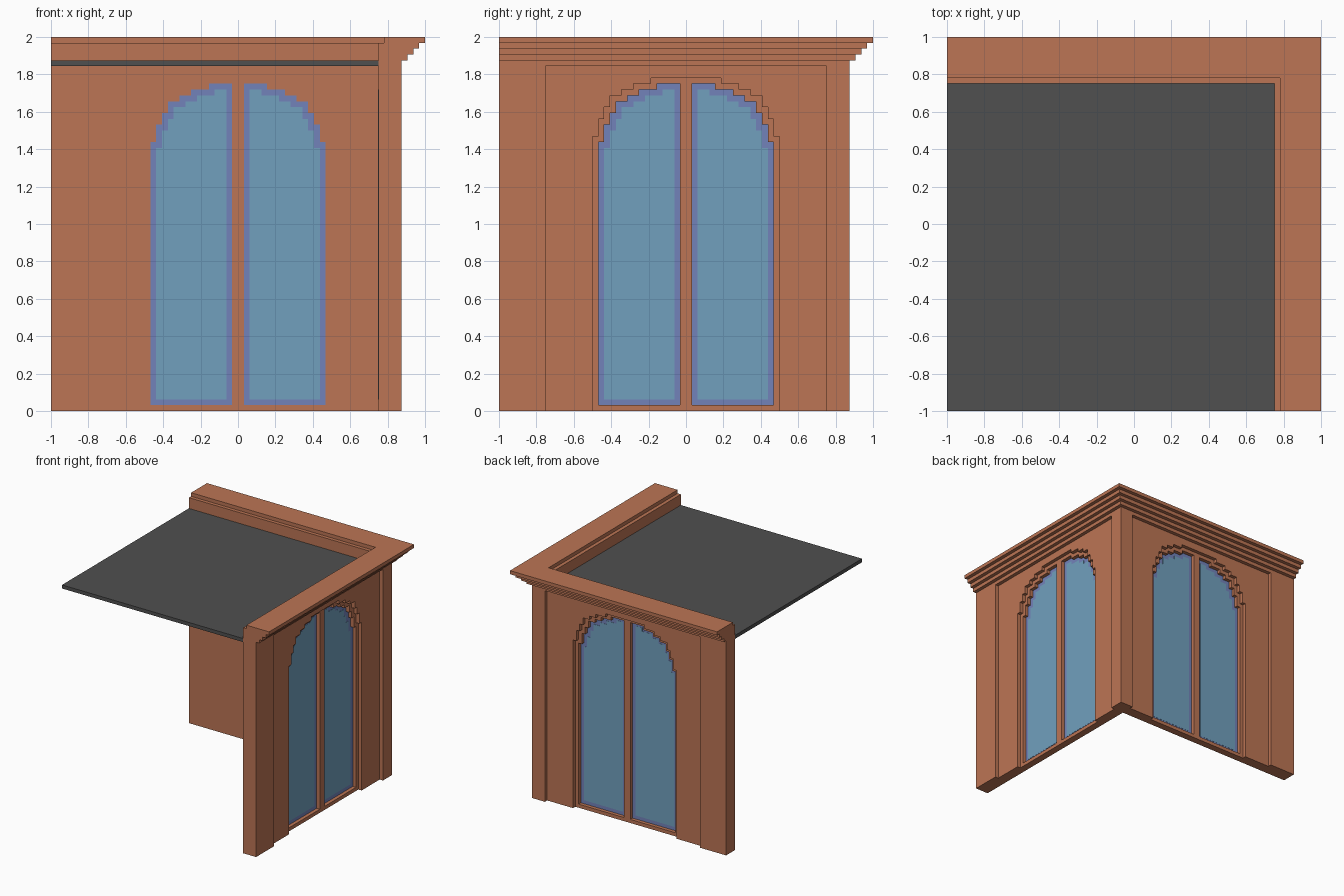
import bpy
import bmesh

cube = bpy.data.objects.get("Cube")
if cube:
    bpy.data.objects.remove(cube, do_unlink=True)

U = 1 / 32  # one block of the stepped design


def material(name, rgb):
    m = bpy.data.materials.new(name)
    m.use_nodes = True
    m.diffuse_color = (*rgb, 1)
    bsdf = m.node_tree.nodes["Principled BSDF"]
    bsdf.inputs["Base Color"].default_value = (*rgb, 1)
    bsdf.inputs["Roughness"].default_value = 0.8
    return m


TERRACOTTA = material("terracotta", (0.503, 0.178, 0.089))
GLASS = material("blue glass", (0.165, 0.352, 0.515))
FRAME = material("violet frame", (0.171, 0.225, 0.490))
SLATE = material("dark grey roof", (0.080, 0.080, 0.080))


def loft(name, rings, mat):
    """Skin matching closed outlines (in blocks) and cap both ends."""
    bm = bmesh.new()
    loops = [[bm.verts.new([c * U for c in p]) for p in ring] for ring in rings]
    for a, b in zip(loops, loops[1:]):
        for i in range(len(a)):
            j = (i + 1) % len(a)
            bm.faces.new((a[i], a[j], b[j], b[i]))
    bm.faces.new(loops[0])
    bm.faces.new(loops[-1])
    bmesh.ops.recalc_face_normals(bm, faces=bm.faces)
    mesh = bpy.data.meshes.new(name)
    bm.to_mesh(mesh)
    bm.free()
    mesh.materials.append(mat)
    obj = bpy.data.objects.new(name, mesh)
    bpy.context.collection.objects.link(obj)
    return obj


def rect(x0, x1, z0, z1):
    return [(x0, z0), (x1, z0), (x1, z1), (x0, z1)]


# Stepped arch: half width and height of each step
STEPS = [(16, 47), (15, 50), (14, 52), (13, 54), (11, 55), (9, 56), (6, 57)]


def half_arch(inset, base):
    """Right half of the arch, from its foot up to the crown."""
    steps = [(w - inset, h - inset) for w, h in STEPS]
    pts = [(steps[0][0], base)]
    for (w, h), (nw, _) in zip(steps, steps[1:]):
        pts += [(w, h), (nw, h)]
    return pts + [steps[-1]]


def surround(inset):
    """Wall outline with an arched opening."""
    right = half_arch(inset, 0)
    left = [(-x, z) for x, z in right]
    return [(-32, 0)] + left + right[::-1] + [(24, 0), (24, 60), (-32, 60)]


def pane(side, inset, edge):
    """One half of the arched window."""
    pts = [(edge, edge)] + half_arch(inset, edge) + [(edge, 57 - inset)]
    return [(side * x, z) for x, z in pts]


def build_wall(prefix, place):
    def part(name, outline, d0, d1, mat=TERRACOTTA):
        rings = [[place(u, d, z) for u, z in outline] for d in (d0, d1)]
        loft(f"{prefix}_{name}", rings, mat)

    # Layers step outwards from the inner face
    part("inner_wall", surround(1), 24, 26)
    part("recessed_panel", surround(0), 26, 27)
    part("end_pilaster", rect(-32, -24, 0, 60), 27, 28)
    part("panel_head", rect(-24, 24, 59, 60), 27, 28)
    # Window sill, centre post and the two panes
    part("window_sill", rect(-15, 15, 0, 1), 24, 26)
    part("window_post", rect(-1, 1, 1, 56), 24, 26)
    for label, side in (("a", 1), ("b", -1)):
        part(f"window_frame_{label}", pane(side, 1, 1), 24, 25, FRAME)
        part(f"window_glass_{label}", pane(side, 2, 2), 23.95, 25.05, GLASS)


build_wall("back_wall", lambda u, d, z: (u, d, z))
build_wall("left_wall", lambda u, d, z: (d, u, z))

# Corner post joining the two walls
loft("corner_post", [[(x, y, z) for x, y in rect(24, 28, 24, 28)] for z in (0, 60)], TERRACOTTA)

# Stepped cornice swept round the corner with a mitre
profile = [(24, 60), (29, 60), (29, 61), (30, 61), (30, 62), (31, 62), (31, 63),
           (32, 63), (32, 64), (25, 64), (25, 63), (24, 63)]
loft("cornice", [[(-32, d, z) for d, z in profile],
                 [(d, d, z) for d, z in profile],
                 [(d, -32, z) for d, z in profile]], TERRACOTTA)

# Flat roof slab
loft("roof_slab", [[(x, y, z) for x, y in rect(-32, 24, -32, 24)] for z in (59, 60)], SLATE)
